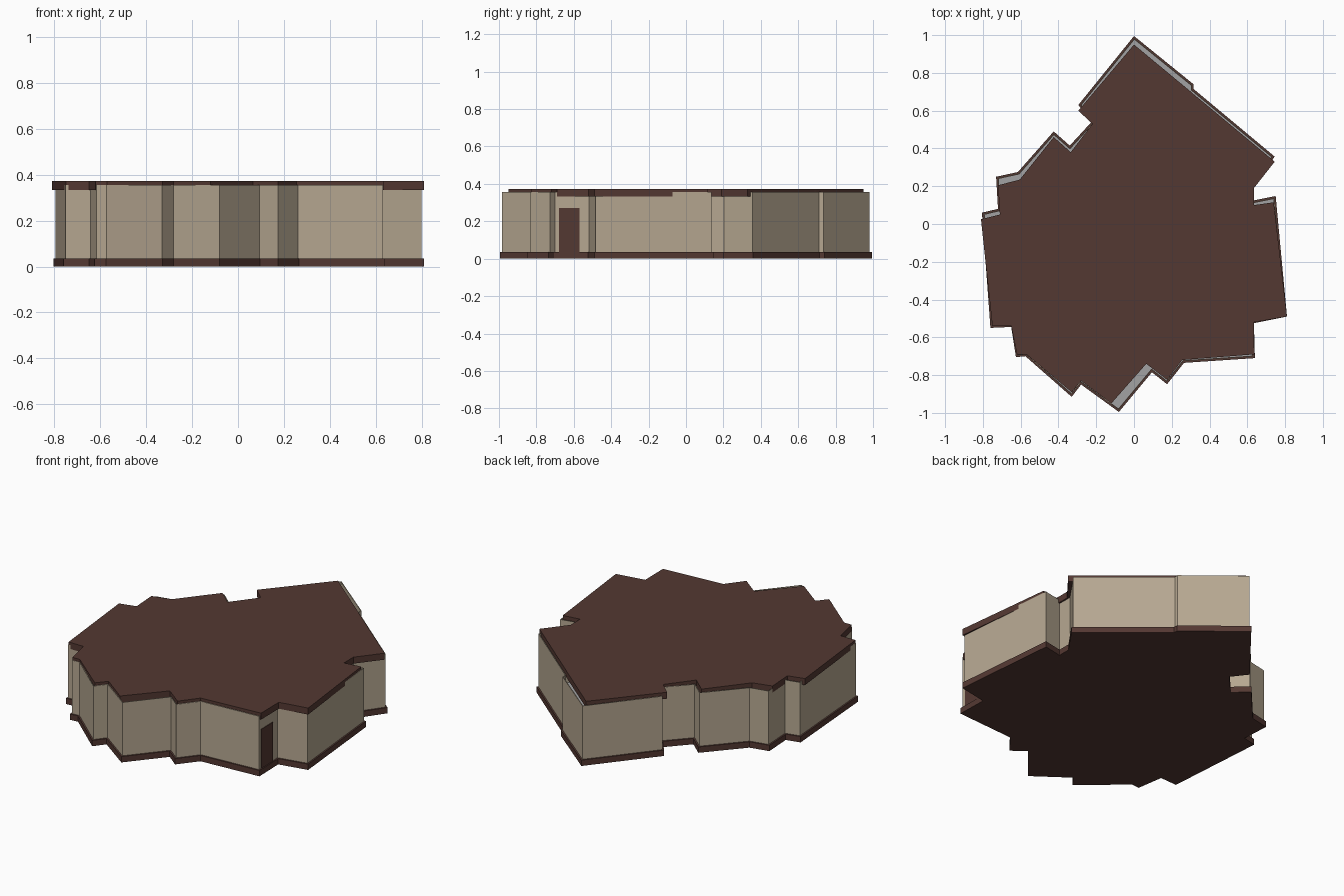
import bpy, bmesh
from mathutils import Vector

if "Cube" in bpy.data.objects:
    bpy.data.objects.remove(bpy.data.objects["Cube"])

# Outline corners, clockwise from the rear tip: base x, y, roof x, y
OUTLINE = [
    (0.00, 0.995, 0.00, 0.95), (0.315, 0.74, 0.305, 0.697),
    (0.315, 0.715, 0.315, 0.688), (0.745, 0.357, 0.745, 0.33),
    (0.635, 0.20, 0.635, 0.19), (0.635, 0.125, 0.635, 0.10),
    (0.75, 0.148, 0.74, 0.115), (0.81, -0.49, 0.81, -0.49),
    (0.635, -0.525, 0.635, -0.52), (0.64, -0.71, 0.637, -0.69),
    (0.265, -0.735, 0.255, -0.72), (0.175, -0.848, 0.175, -0.825),
    (0.095, -0.785, 0.065, -0.74), (-0.08, -0.995, -0.12, -0.95),
    (-0.28, -0.85, -0.28, -0.83), (-0.33, -0.915, -0.33, -0.89),
    (-0.575, -0.70, -0.57, -0.69), (-0.625, -0.705, -0.62, -0.69),
    (-0.65, -0.545, -0.65, -0.54), (-0.76, -0.55, -0.75, -0.54),
    (-0.805, 0.06, -0.81, 0.025), (-0.72, 0.08, -0.71, 0.05),
    (-0.73, 0.25, -0.72, 0.205), (-0.615, 0.275, -0.605, 0.235),
    (-0.425, 0.49, -0.425, 0.46), (-0.34, 0.415, -0.335, 0.38),
    (-0.225, 0.54, -0.22, 0.53), (-0.295, 0.63, -0.295, 0.60),
]
base = [Vector(p[:2]) for p in OUTLINE][::-1]
roof = [Vector(p[2:]) for p in OUTLINE][::-1]


def material(name, rgb):
    m = bpy.data.materials.new(name)
    m.diffuse_color = (*rgb, 1)
    m.use_nodes = True
    m.node_tree.nodes["Principled BSDF"].inputs["Base Color"].default_value = m.diffuse_color
    return m


BROWN = material("dark_brown", (0.088, 0.040, 0.032))
BEIGE = material("beige", (0.47, 0.39, 0.285))
GREY = material("floor_grey", (0.36, 0.36, 0.37))


def inset(pts, d):
    """Move every edge of a counter-clockwise outline inwards by d."""
    out = []
    for i, p in enumerate(pts):
        a = (p - pts[i - 1]).normalized()
        b = (pts[(i + 1) % len(pts)] - p).normalized()
        na, nb = Vector((-a.y, a.x)), Vector((-b.y, b.x))
        out.append(p + (na + nb) * d / (1 + na.dot(nb)))
    return out


def finish(name, bm, mat):
    bmesh.ops.recalc_face_normals(bm, faces=bm.faces)
    me = bpy.data.meshes.new(name)
    bm.to_mesh(me)
    bm.free()
    me.materials.append(mat)
    ob = bpy.data.objects.new(name, me)
    bpy.context.collection.objects.link(ob)
    return ob


def slab(name, pts, z0, z1, mat):
    bm = bmesh.new()
    face = bm.faces.new([bm.verts.new((p.x, p.y, z0)) for p in pts])
    top = bmesh.ops.extrude_face_region(bm, geom=[face], use_keep_orig=True)["geom"]
    for v in top:
        if isinstance(v, bmesh.types.BMVert):
            v.co.z = z1
    bmesh.ops.triangulate(bm, faces=[f for f in bm.faces if len(f.verts) > 4])
    return finish(name, bm, mat)


def ring(name, outer, inner, z0, z1, mat):
    bm = bmesh.new()
    loops = [[bm.verts.new((p.x, p.y, z)) for p in pts]
             for pts, z in ((outer, z0), (outer, z1), (inner, z1), (inner, z0))]
    n = len(outer)
    for k in range(4):
        a, b = loops[k], loops[(k + 1) % 4]
        for i in range(n):
            j = (i + 1) % n
            bm.faces.new((a[i], a[j], b[j], b[i]))
    return finish(name, bm, mat)


# Base slab, inner floor, thin walls and roof
slab("base", base, 0.0, 0.035, BROWN)
slab("floor", inset(base, 0.014), 0.034, 0.037, GREY)
ring("walls", inset(base, 0.009), inset(base, 0.013), 0.03, 0.356, BEIGE)
slab("roof", roof, 0.333, 0.372, BROWN)

# Door plate on the right side wall near the front
bm = bmesh.new()
bmesh.ops.create_cube(bm, size=1)
for v in bm.verts:
    v.co = (0.628 + v.co.x * 0.008, -0.625 + v.co.y * 0.11, 0.152 + v.co.z * 0.236)
finish("door", bm, BROWN)
